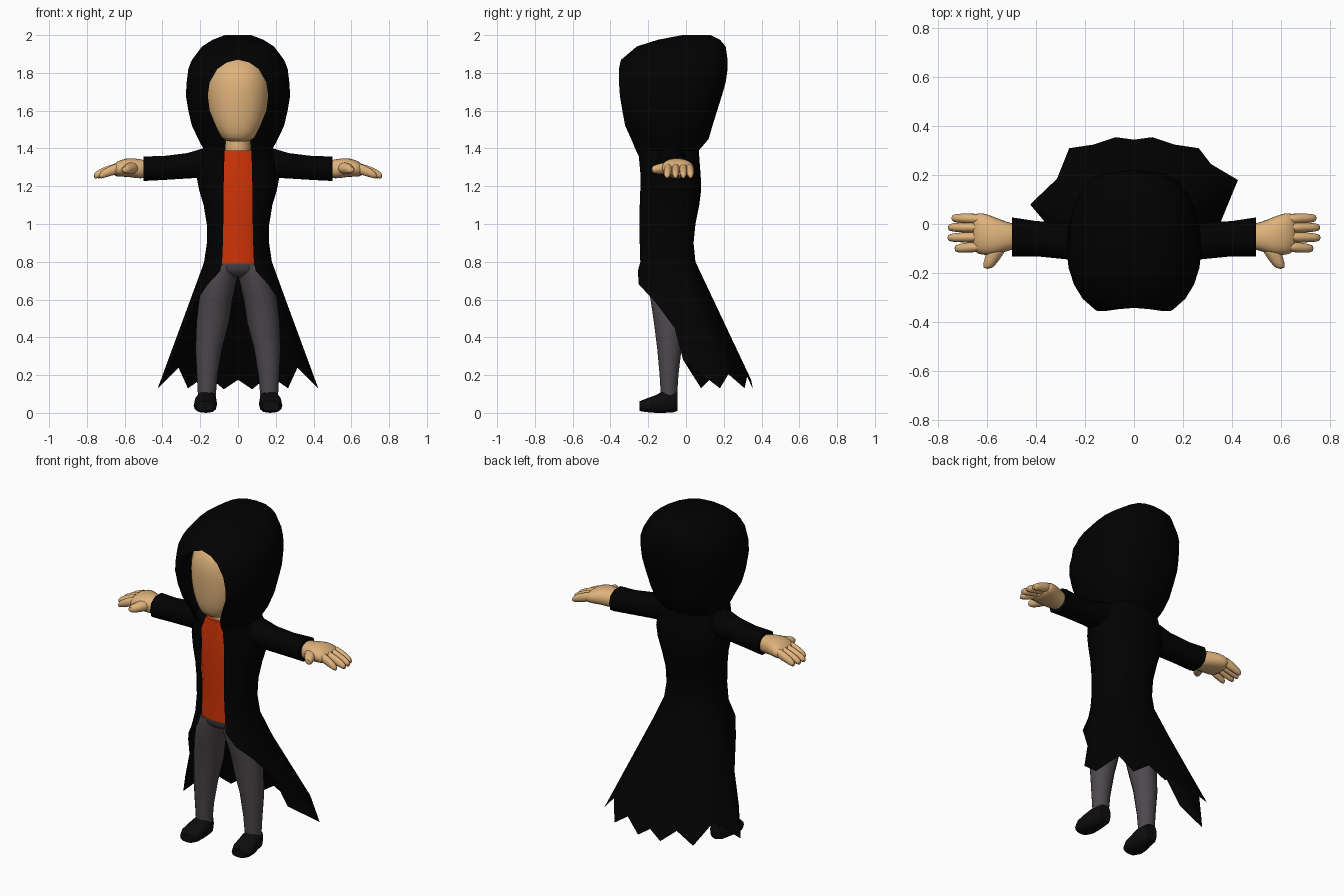
import bpy, bmesh, math


def material(name, rgb):
    m = bpy.data.materials.new(name)
    m.diffuse_color = (*rgb, 1)
    return m


BLACK = material("black_cloth", (0.0005, 0.0005, 0.0005))
SHOE = material("shoe_black", (0.004, 0.004, 0.0045))
GREY = material("grey_cloth", (0.075, 0.066, 0.074))
SKIN = material("skin", (0.74, 0.45, 0.20))
RED = material("red_cloth", (0.62, 0.034, 0.002))


def finish(name, bm, mat, subdiv=0, angle=40):
    bmesh.ops.recalc_face_normals(bm, faces=bm.faces)
    me = bpy.data.meshes.new(name)
    bm.to_mesh(me)
    bm.free()
    me.materials.append(mat)
    ob = bpy.data.objects.new(name, me)
    bpy.context.collection.objects.link(ob)
    bpy.ops.object.select_all(action='DESELECT')
    ob.select_set(True)
    bpy.context.view_layer.objects.active = ob
    bpy.ops.object.shade_smooth_by_angle(angle=math.radians(angle))
    if subdiv:
        mod = ob.modifiers.new("smooth", 'SUBSURF')
        mod.levels = mod.render_levels = subdiv
    return ob


def spow(v, p):
    return math.copysign(abs(v) ** p, v)


def loft(name, mat, axis, rings, n=14, p=1.0, side=1, subdiv=0, angle=60):
    """Closed tube; each ring is (x, y, z, radius_1, radius_2) across the axis."""
    bm = bmesh.new()
    loops = []
    for x, y, z, r1, r2 in rings:
        loop = []
        for i in range(n):
            a = math.tau * i / n
            u, v = r1 * spow(math.cos(a), p), r2 * spow(math.sin(a), p)
            d = {'x': (0, u, v), 'y': (u, 0, v), 'z': (u, v, 0)}[axis]
            loop.append(bm.verts.new((side * (x + d[0]), y + d[1], max(0, z + d[2]))))
        loops.append(loop)
    for a, b in zip(loops, loops[1:]):
        for i in range(n):
            j = (i + 1) % n
            bm.faces.new((a[i], a[j], b[j], b[i]))
    bm.faces.new(loops[0])
    bm.faces.new(loops[-1])
    return finish(name, bm, mat, subdiv, angle)


# Hooded coat: open-fronted rows (z, opening half-width, half-width, front y, back y)
COAT = [
    (2.00, 0, .07, -.02, .13), (1.975, 0, .135, -.15, .18), (1.94, 0, .19, -.26, .21),
    (1.87, 0, .243, -.343, .22), (1.855, .06, .25, -.348, .22), (1.82, .11, .265, -.355, .22),
    (1.75, .15, .272, -.355, .21), (1.68, .16, .276, -.35, .19), (1.60, .15, .263, -.337, .165),
    (1.52, .117, .245, -.322, .14), (1.45, .082, .212, -.29, .12), (1.39, .07, .18, -.265, .068),
    (1.36, .072, .20, -.25, .07), (1.25, .075, .22, -.24, .078), (1.18, .076, .207, -.242, .08),
    (1.10, .077, .183, -.245, .07), (1.00, .078, .166, -.247, .05), (.90, .08, .165, -.245, .04),
    (.80, .084, .18, -.242, .05)]
# Ragged hem, from the front edge round to the middle of the back
HEM = [(.095, -.255, .75), (.16, -.25, .68), (.22, -.165, .59), (.285, -.06, .45),
       (.345, -.015, .28), (.425, .13, .13), (.315, .215, .24), (.265, .31, .13),
       (.165, .325, .20), (.075, .355, .125), (0, .345, .175)]
N = len(HEM) - 1


def coat_half(z, e, w, yf, yb):
    a0 = math.asin((e / w) ** 1.4)
    c0 = math.cos(a0)
    pts = []
    for j in range(N + 1):
        a = a0 + (math.pi - a0) * j / N
        y = yf + (yb - yf) * (c0 - math.cos(a)) / (c0 + 1)
        p = .714 if a < math.pi / 2 else .62
        pts.append((w * abs(math.sin(a)) ** p if j < N else 0, y, z))
    return pts


halves = [(coat_half(*r),) * 2 for r in COAT]
waist = halves[-1][0]
for t in (.33, .67, 1):
    pair = []
    for s in (1, -1):
        hem = [(x, y + (.05 * s if j == 5 else .03 * s if j == 6 else 0), z)
               for j, (x, y, z) in enumerate(HEM)]
        pair.append([tuple(a + (b - a) * t for a, b in zip(p, q)) for p, q in zip(waist, hem)])
    halves.append(tuple(pair))

bm = bmesh.new()
grid = []
for right, left in halves:
    pts = right + [(-x, y, z) for x, y, z in reversed(left[:-1])]
    grid.append([bm.verts.new(c) for c in pts])
for a, b in zip(grid, grid[1:]):
    for i in range(len(a) - 1):
        bm.faces.new((a[i], a[i + 1], b[i + 1], b[i]))
bm.faces.new(grid[0][:-1])
bmesh.ops.remove_doubles(bm, verts=bm.verts, dist=.0005)
finish("hooded_coat", bm, BLACK)

# Head and neck
loft("head", SKIN, 'z', [
    (0, -.21, 1.435, .05, .05), (0, -.195, 1.45, .09, .10), (0, -.165, 1.52, .138, .15),
    (0, -.14, 1.60, .168, .183), (0, -.125, 1.70, .182, .203), (0, -.12, 1.79, .175, .20),
    (0, -.10, 1.87, .135, .17), (0, -.08, 1.91, .06, .07)], n=16, p=.9, subdiv=1)
loft("neck", SKIN, 'z', [(0, -.11, 1.34, .08, .085), (0, -.12, 1.40, .068, .08),
                         (0, -.12, 1.52, .065, .075)])

# Shirt and hips
loft("shirt", RED, 'z', [
    (0, -.10, .79, .145, .128), (0, -.10, .9, .138, .125), (0, -.10, 1.0, .14, .128),
    (0, -.09, 1.15, .16, .138), (0, -.09, 1.28, .16, .135), (0, -.10, 1.39, .11, .115)],
    n=20, p=.85)
loft("hips", GREY, 'z', [
    (0, -.10, .795, .143, .126), (0, -.10, .76, .148, .122), (0, -.10, .735, .12, .10),
    (0, -.10, .72, .06, .07)], n=20, p=.85)

for s, tag in ((1, "right"), (-1, "left")):
    # Sleeve
    loft("sleeve_" + tag, BLACK, 'x', [
        (.10, -.08, 1.32, .09, .08), (.19, -.075, 1.322, .085, .080),
        (.27, -.07, 1.308, .075, .070), (.40, -.06, 1.296, .072, .066),
        (.50, -.053, 1.293, .080, .068)], n=10, p=.85, side=s)
    # Trouser leg
    loft("leg_" + tag, GREY, 'z', [
        (.073, -.105, .785, .068, .115), (.09, -.105, .72, .087, .115),
        (.118, -.10, .60, .088, .09), (.134, -.092, .48, .086, .08),
        (.155, -.088, .34, .070, .066), (.163, -.09, .20, .055, .051),
        (.165, -.09, .09, .047, .044)], side=s)
    # Shoe
    loft("shoe_" + tag, SHOE, 'y', [
        (.166, -.045, .06, .035, .05), (.166, -.07, .06, .05, .058),
        (.168, -.125, .056, .056, .057), (.172, -.16, .047, .061, .047),
        (.174, -.21, .040, .061, .036), (.174, -.245, .036, .045, .026)],
        n=12, p=.75, side=s)
    # Palm
    loft("palm_" + tag, SKIN, 'x', [
        (.46, -.05, 1.290, .05, .046), (.52, -.052, 1.291, .060, .054),
        (.57, -.050, 1.300, .082, .053), (.62, -.040, 1.296, .090, .047),
        (.665, -.036, 1.285, .084, .034)], n=12, p=.85, side=s, subdiv=1)
    # Four fingers: root y, tip y, tip x
    for k, (y0, y1, xt) in enumerate([(-.092, -.100, .735), (-.053, -.056, .765),
                                      (-.014, -.014, .763), (.020, .024, .748)]):
        L = xt - .62
        loft(f"finger_{k + 1}_{tag}", SKIN, 'x', [
            (.62, y0, 1.300, .025, .034), (.62 + L * .5, (y0 + y1) / 2, 1.281, .023, .030),
            (.62 + L * .85, y1, 1.263, .020, .024), (xt, y1, 1.253, .012, .014)],
            n=8, side=s, subdiv=1)
    # Thumb
    loft("thumb_" + tag, SKIN, 'y', [
        (.555, -.085, 1.298, .048, .038), (.570, -.125, 1.294, .038, .033),
        (.588, -.158, 1.290, .032, .027), (.600, -.185, 1.288, .020, .018)],
        n=8, side=s, subdiv=1)
